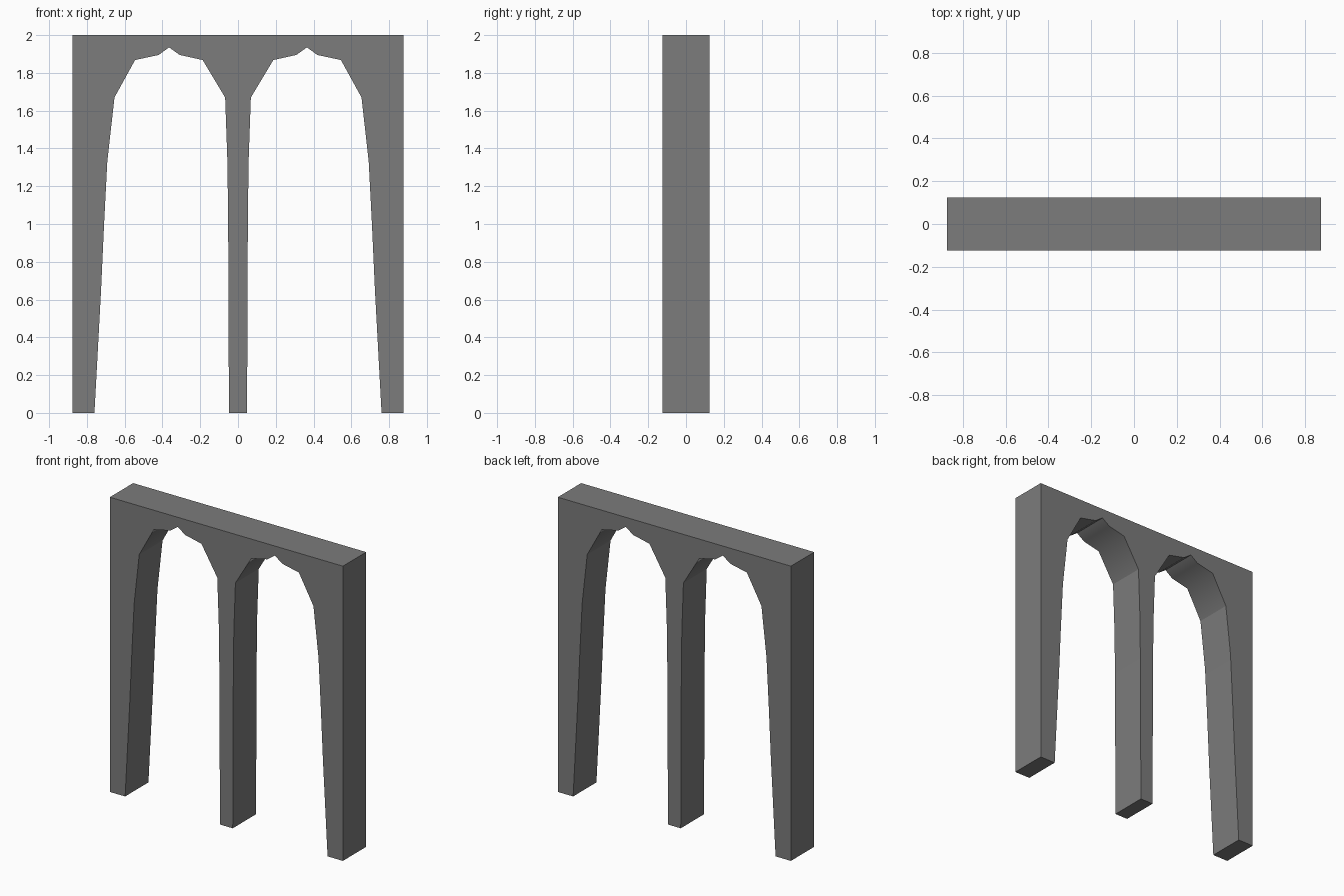
import bpy, bmesh, math

if "Cube" in bpy.data.objects:
    bpy.data.objects.remove(bpy.data.objects["Cube"])

HALF_W, HALF_D, H = 0.875, 0.125, 2.0
SPRING_Z = 1.67  # height where the arch meets the legs

# Right-hand opening, traced from the outer foot over the arch to the middle pier
opening = [(0.760, 0), (0.725, 0.65), (0.709, 1.0), (0.692, 1.33), (0.654, SPRING_Z),
           (0.545, 1.868), (0.420, 1.895), (0.365, 1.935), (0.309, 1.895),
           (0.187, 1.868), (0.068, SPRING_Z), (0.056, 1.33), (0.052, 1.0), (0.048, 0)]

# Closed wall outline: outer corners plus both mirrored openings
right = [(HALF_W, H), (HALF_W, 0)] + opening
left = [(-x, z) for x, z in reversed(right)]
outline = right + left

# Extrude the outline through the wall thickness
bm = bmesh.new()
face = bm.faces.new([bm.verts.new((x, -HALF_D, z)) for x, z in outline])
result = bmesh.ops.extrude_face_region(bm, geom=[face], use_keep_orig=True)
moved = [v for v in result["geom"] if isinstance(v, bmesh.types.BMVert)]
bmesh.ops.translate(bm, verts=moved, vec=(0, 2 * HALF_D, 0))
bmesh.ops.recalc_face_normals(bm, faces=bm.faces[:])

# Smooth arch soffits, with crisp corners and a crease at the springing line
for f in bm.faces:
    f.smooth = True
for e in bm.edges:
    at_spring = all(abs(v.co.z - SPRING_Z) < 1e-4 for v in e.verts)
    e.smooth = e.calc_face_angle(0) < math.radians(60) and not at_spring

mesh = bpy.data.meshes.new("double_arch_wall")
bm.to_mesh(mesh)
bm.free()
wall = bpy.data.objects.new("double_arch_wall", mesh)
bpy.context.collection.objects.link(wall)

# Dark grey stone
stone = bpy.data.materials.new("dark_stone")
stone.diffuse_color = (0.2, 0.2, 0.2, 1)
stone.use_nodes = True
stone.node_tree.nodes["Principled BSDF"].inputs["Base Color"].default_value = stone.diffuse_color
mesh.materials.append(stone)
